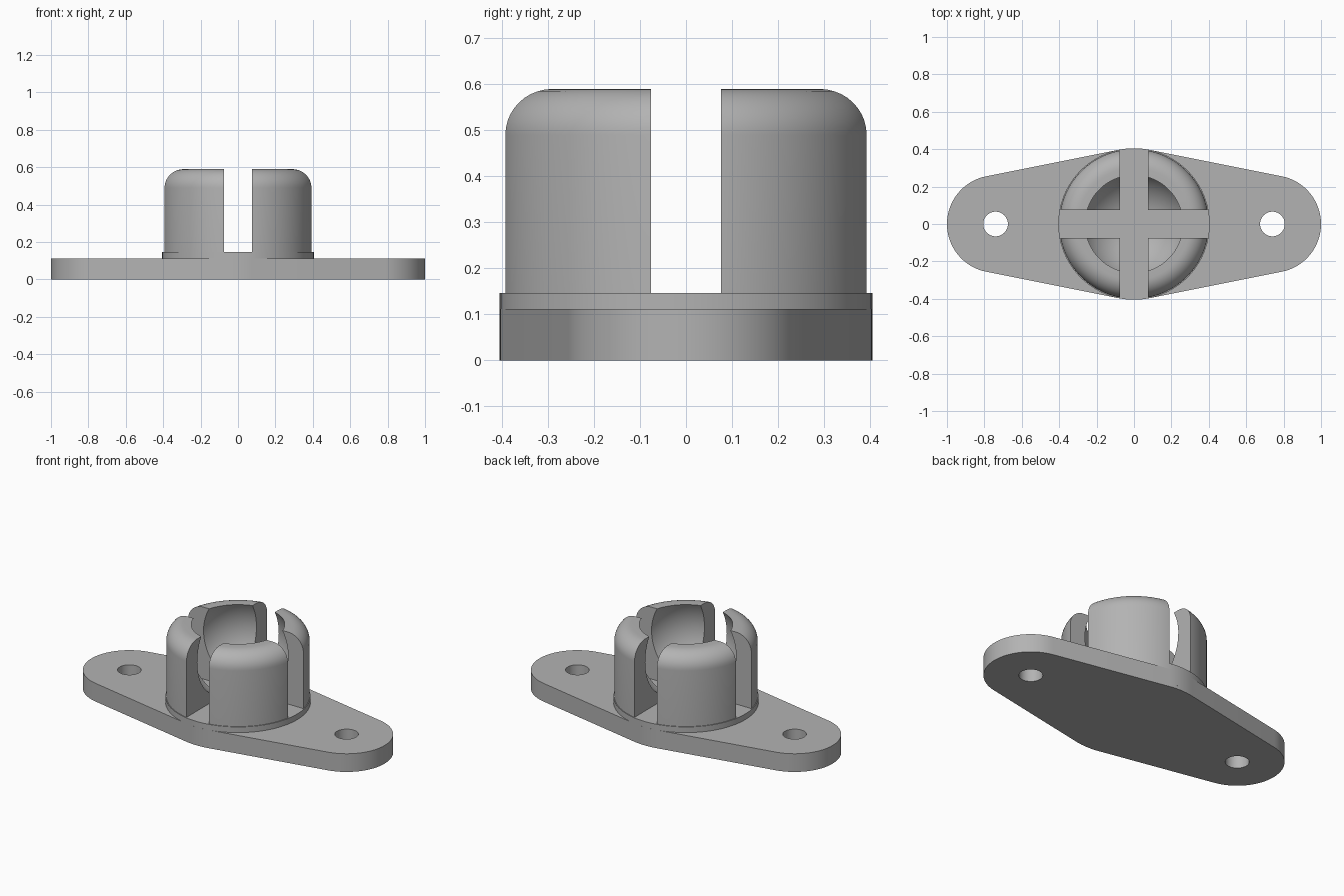
import bpy, bmesh, math
from mathutils import Matrix, Vector

if "Cube" in bpy.data.objects:
    bpy.data.objects.remove(bpy.data.objects["Cube"])

R, COLLAR_Z = 0.40, 0.147          # post radius, collar height
BALL_R, BALL_Z, TOP_Z = 0.298, 0.446, 0.59

grey = bpy.data.materials.new("plain grey")
grey.diffuse_color = (0.45, 0.45, 0.45, 1)
grey.use_nodes = True
grey.node_tree.nodes["Principled BSDF"].inputs["Base Color"].default_value = grey.diffuse_color


def make(name, bm):
    bmesh.ops.recalc_face_normals(bm, faces=bm.faces)
    me = bpy.data.meshes.new(name)
    bm.to_mesh(me)
    bm.free()
    me.materials.append(grey)
    ob = bpy.data.objects.new(name, me)
    bpy.context.collection.objects.link(ob)
    return ob


def activate(ob):
    bpy.ops.object.select_all(action='DESELECT')
    ob.select_set(True)
    bpy.context.view_layer.objects.active = ob


def cut(ob, cutter):
    activate(ob)
    mod = ob.modifiers.new("cut", 'BOOLEAN')
    mod.operation, mod.solver, mod.object = 'DIFFERENCE', 'EXACT', cutter
    bpy.ops.object.modifier_apply(modifier=mod.name)
    bpy.data.objects.remove(cutter)


def box(name, size, loc):
    bm = bmesh.new()
    bmesh.ops.create_cube(bm, size=1, matrix=Matrix.Translation(loc) @ Matrix.Diagonal((*size, 1)))
    return make(name, bm)


def cylinder(name, r, z0, z1, x=0, seg=96):
    bm = bmesh.new()
    bmesh.ops.create_cone(bm, cap_ends=True, segments=seg, radius1=r, radius2=r, depth=z1 - z0,
                          matrix=Matrix.Translation((x, 0, (z0 + z1) / 2)))
    return make(name, bm)


def arc(cx, cy, r, a0, a1, n):
    return [(cx + r * math.cos(math.radians(a0 + (a1 - a0) * i / n)),
             cy + r * math.sin(math.radians(a0 + (a1 - a0) * i / n))) for i in range(n + 1)]


# Mounting plate: tangent outline around a middle circle and two rounded ends
end_x, end_r, mid_r = 0.74, 0.26, 0.405
t = math.degrees(math.acos((mid_r - end_r) / end_x))
outline = (arc(end_x, 0, end_r, -t, t, 32) + arc(0, 0, mid_r, t, 180 - t, 8)
           + arc(-end_x, 0, end_r, 180 - t, 180 + t, 32) + arc(0, 0, mid_r, 180 + t, 360 - t, 8))
bm = bmesh.new()
face = bm.faces.new([bm.verts.new((x, y, 0)) for x, y in outline])
ext = bmesh.ops.extrude_face_region(bm, geom=[face])
for v in ext["geom"]:
    if isinstance(v, bmesh.types.BMVert):
        v.co.z = 0.112
plate = make("mounting_plate", bm)

# Screw holes
for s in (-1, 1):
    cut(plate, cylinder("hole_cutter", 0.066, -0.1, 0.3, s * end_x, 48))

# Collar under the socket
collar = cylinder("collar", mid_r, 0.02, COLLAR_Z)

# Ball socket: revolved wall with rounded rim and spherical cavity
rim = math.degrees(math.asin((TOP_Z - BALL_Z) / BALL_R))
profile = ([(0, 0.05), (R, 0.05)] + arc(R - 0.1, TOP_Z - 0.1, 0.1, 0, 90, 10)
           + arc(0, BALL_Z, BALL_R, rim, -90, 28))
profile[-1] = (0, BALL_Z - BALL_R)
bm = bmesh.new()
verts = [bm.verts.new((r, 0, z)) for r, z in profile]
edges = [bm.edges.new(p) for p in zip(verts, verts[1:])]
bmesh.ops.spin(bm, geom=verts + edges, cent=(0, 0, 0), axis=(0, 0, 1),
               angle=math.tau, steps=96, use_merge=True)
bmesh.ops.remove_doubles(bm, verts=bm.verts, dist=1e-5)
socket = make("ball_socket", bm)

# Crossed slots that split the socket into four fingers
for size in ((0.152, 2, 1), (2, 0.152, 1)):
    cut(socket, box("slot_cutter", size, (0, 0, COLLAR_Z - 0.005 + 0.5)))

for ob in (plate, collar, socket):
    activate(ob)
    bpy.ops.object.shade_smooth_by_angle(angle=math.radians(30))
